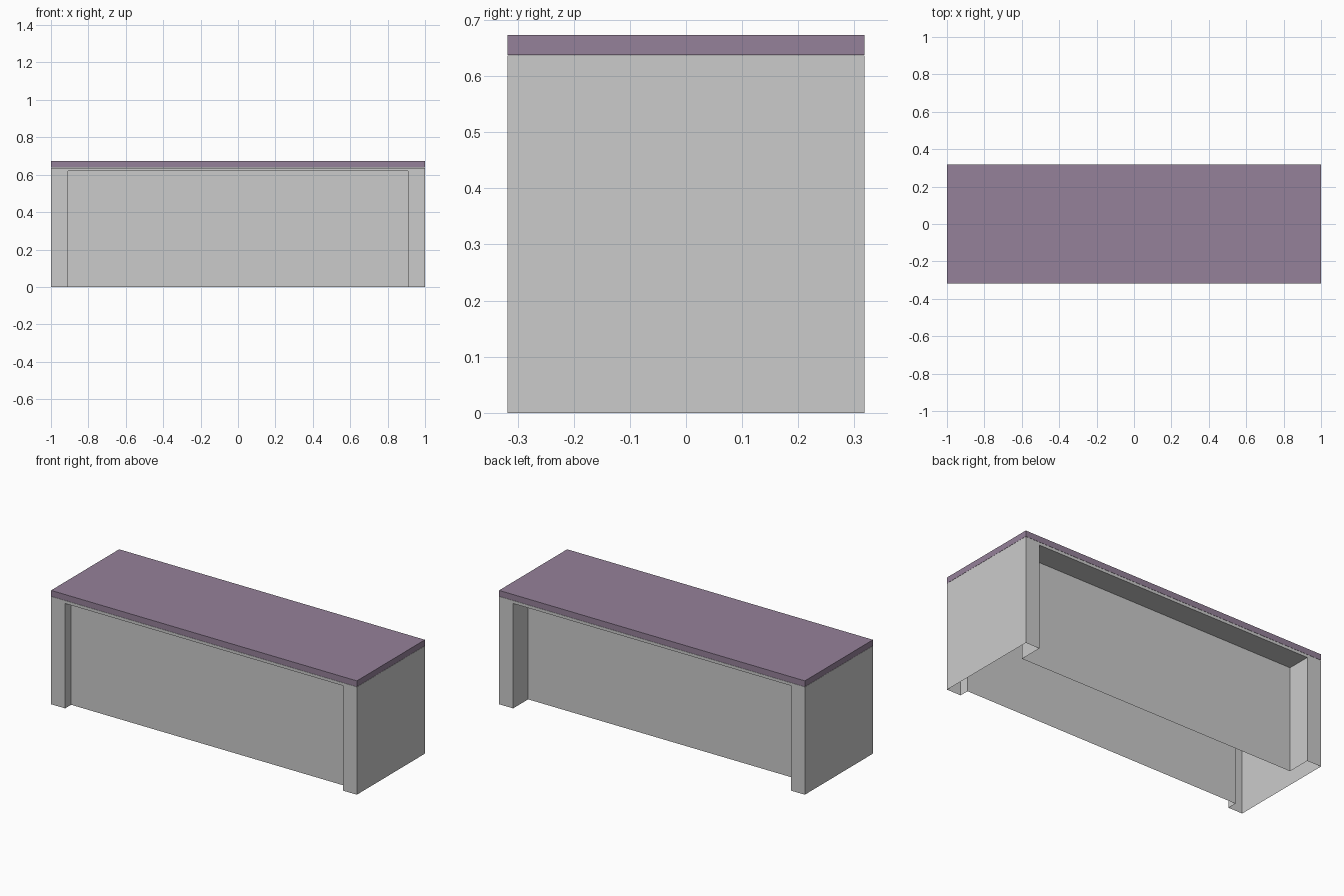
import bpy, bmesh

if "Cube" in bpy.data.objects:
    bpy.data.objects.remove(bpy.data.objects["Cube"])

HX, HY = 1.0, 0.318          # half length, half depth
BODY_Z, TOP_Z = 0.637, 0.673
IN_X, IN_Z = 0.908, 0.62     # recess outline


def add_face(bm, pts):
    bm.faces.new([bm.verts.new(p) for p in pts])


def finish(bm, name):
    bmesh.ops.remove_doubles(bm, verts=bm.verts, dist=1e-5)
    bmesh.ops.recalc_face_normals(bm, faces=bm.faces)
    mesh = bpy.data.meshes.new(name)
    bm.to_mesh(mesh)
    bm.free()
    obj = bpy.data.objects.new(name, mesh)
    bpy.context.collection.objects.link(obj)
    return obj


# Base: thin shell, open underneath, with a recessed panel front and back
bm = bmesh.new()
outer = [(HX, 0), (HX, BODY_Z), (-HX, BODY_Z), (-HX, 0)]
inner = [(-IN_X, 0), (-IN_X, IN_Z), (IN_X, IN_Z), (IN_X, 0)]
for y, depth in ((-HY, 0.056), (HY, -0.14)):
    yp = y + depth
    # frame around the recess
    add_face(bm, [(x, y, z) for x, z in outer + inner])
    # recess sides and ledge
    for (xa, za), (xb, zb) in zip(inner, inner[1:]):
        add_face(bm, [(xa, y, za), (xb, y, zb), (xb, yp, zb), (xa, yp, za)])
    # recessed panel
    add_face(bm, [(x, yp, z) for x, z in inner])

# End walls and the cover under the top
for (xa, za), (xb, zb) in zip(outer, outer[1:]):
    add_face(bm, [(xa, -HY, za), (xb, -HY, zb), (xb, HY, zb), (xa, HY, za)])
finish(bm, "bench_base")

# Top slab
bm = bmesh.new()
bmesh.ops.create_cube(bm, size=1)
z0 = BODY_Z + 0.001
bmesh.ops.scale(bm, vec=(2 * HX, 2 * HY, TOP_Z - z0), verts=bm.verts)
bmesh.ops.translate(bm, vec=(0, 0, (TOP_Z + z0) / 2), verts=bm.verts)
top = finish(bm, "bench_top")
mat = bpy.data.materials.new("muted_purple")
mat.diffuse_color = (0.30, 0.22, 0.32, 1)
mat.use_nodes = True
mat.node_tree.nodes["Principled BSDF"].inputs["Base Color"].default_value = mat.diffuse_color
top.data.materials.append(mat)
